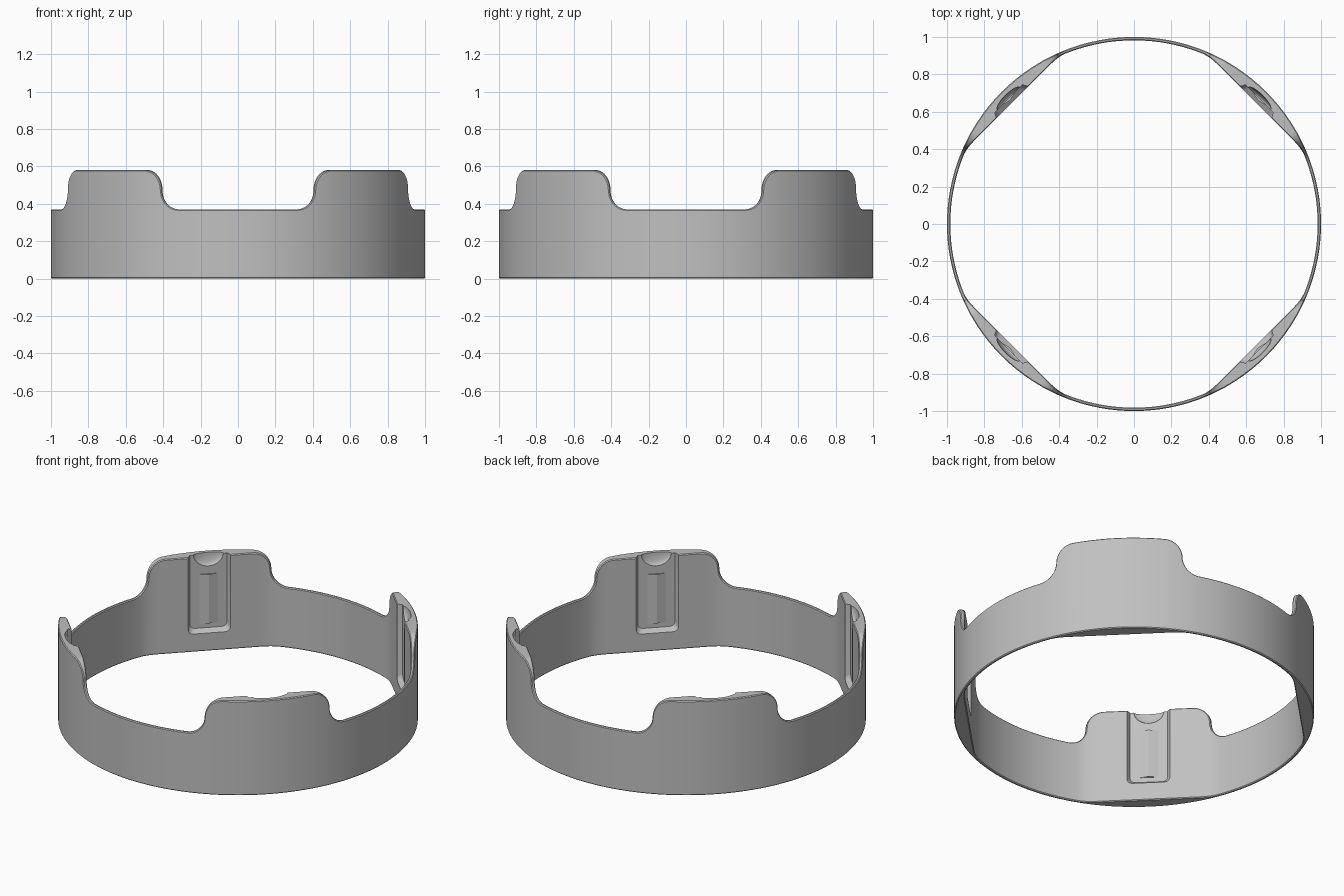
import bpy, bmesh
from math import sin, cos, pi, radians
from mathutils import Matrix, Vector

cube = bpy.data.objects.get("Cube")
if cube:
    bpy.data.objects.remove(cube, do_unlink=True)

LOW, HIGH = 0.37, 0.58        # rim heights
FLAT, INNER = 0.919, 0.982    # distance of inner flats, inner radius
B = 0.005                     # edge chamfer
FLOOR = 0.948                 # pocket floor distance

grey = bpy.data.materials.new("plain_grey")
grey.use_nodes = True
colour = (0.53, 0.53, 0.53, 1)
grey.diffuse_color = colour
grey.node_tree.nodes["Principled BSDF"].inputs["Base Color"].default_value = colour


def make(name, bm, matrix=Matrix()):
    bmesh.ops.transform(bm, matrix=matrix, verts=bm.verts)
    bmesh.ops.recalc_face_normals(bm, faces=bm.faces)
    mesh = bpy.data.meshes.new(name)
    bm.to_mesh(mesh)
    bm.free()
    mesh.materials.append(grey)
    obj = bpy.data.objects.new(name, mesh)
    bpy.context.collection.objects.link(obj)
    return obj


def loft(rings, closed=False):
    """Bridge equal rings of points, capping the ends unless closed."""
    bm = bmesh.new()
    rows = [[bm.verts.new(p) for p in ring] for ring in rings]
    n = len(rows[0])
    for i in range(len(rows) if closed else len(rows) - 1):
        a, b = rows[i], rows[(i + 1) % len(rows)]
        for j in range(n):
            k = (j + 1) % n
            bm.faces.new((a[j], a[k], b[k], b[j]))
    if not closed:
        bm.faces.new(rows[0])
        bm.faces.new(rows[-1])
    return bm


def inner_radius(a):
    """Round inside wall blended into a flat at the middle of each quarter."""
    flat = FLAT / cos(a)
    k = 0.02
    h = max(k - abs(flat - INNER), 0) / k
    return min(flat, INNER) - h * h * k / 4


# Rim outline of half a quarter: flat tab, S-shaped shoulder, low rim
half = [(radians(a), HIGH) for a in (0, 3, 6, 9, 12)]
w, h = 0.1, (HIGH - LOW) / 2
start = radians(15)
arc = [i * pi / 20 for i in range(11)]
half += [(start + w * sin(t), HIGH - h + h * cos(t)) for t in arc]
half += [(start + 2 * w - w * cos(t), LOW + h - h * sin(t)) for t in arc[1:]]
end = half[-1][0]
half += [(end + (pi / 4 - end) * i / 7, LOW) for i in range(1, 8)]
quarter = [(-a, z) for a, z in half[:0:-1]] + half[:-1]


# Ring body swept column by column with chamfered edges
rings = []
for q in range(4):
    turn = pi / 4 + q * pi / 2
    n = len(quarter)
    for i, (a, z) in enumerate(quarter):
        before = quarter[i - 1] if i else (a - 0.1, z)
        after = quarter[i + 1] if i < n - 1 else (a + 0.1, z)
        d = Vector((after[0] - before[0], after[1] - before[1])).normalized()
        a2, z2 = a + d.y * B, z - d.x * B
        r, r2 = inner_radius(a), inner_radius(a2)
        section = [(1 - B, a, 0), (1, a, B), (1, a2, z2), (1 - B, a, z),
                   (r + B, a, z), (r2, a2, z2), (r, a, B), (r + B, a, 0)]
        rings.append([(p * cos(t + turn), p * sin(t + turn), v) for p, t, v in section])
ring = make("ring_body", loft(rings, closed=True))


def pocket_outline(x, hw, bottom, r=0.03):
    """Upright slot outline with rounded lower corners, open above the tab."""
    pts = [(x, hw, 0.8), (x, -hw, 0.8)]
    for side, ts in ((-1, range(6)), (1, range(5, -1, -1))):
        for i in ts:
            t = i * pi / 10
            pts.append((x, side * (hw - r + r * cos(t)), bottom + r - r * sin(t)))
    return pts


def cut(cutter):
    mod = ring.modifiers.new("cut", 'BOOLEAN')
    mod.operation = 'DIFFERENCE'
    mod.solver = 'EXACT'
    mod.object = cutter
    cutter.hide_render = True
    bpy.context.view_layer.objects.active = ring
    bpy.ops.object.modifier_apply(modifier=mod.name)
    bpy.data.objects.remove(cutter, do_unlink=True)


parts = [ring]
for q, place in enumerate(("back_left", "back_right", "front_right", "front_left")):
    spin = Matrix.Rotation(pi / 4 + q * pi / 2, 4, 'Z')

    # Tapered pocket in the flat
    cut(make("pocket_cutter", loft([pocket_outline(0.89, 0.135, 0.09),
                                    pocket_outline(FLOOR, 0.105, 0.13)]), spin))

    # Half-moon scoop at the top of the pocket
    bm = bmesh.new()
    bmesh.ops.create_uvsphere(bm, u_segments=32, v_segments=16, radius=1)
    bmesh.ops.transform(bm, verts=bm.verts, matrix=Matrix.Translation((FLOOR, 0, HIGH + 0.003))
                        @ Matrix.Diagonal((0.025, 0.085, 0.075, 1)))
    cut(make("scoop_cutter", bm, spin))

    # Shallow upright ridge on the pocket floor
    ridge = [[(FLOOR + 0.005, -0.073, z), (FLOOR - 0.012, 0, z), (FLOOR + 0.005, 0.073, z)]
             for z in (0.16, 0.46)]
    parts.append(make("pocket_ridge_" + place, loft(ridge), spin))

# Smooth curved walls, crisp edges
for obj in bpy.context.view_layer.objects:
    obj.select_set(obj in parts)
bpy.context.view_layer.objects.active = ring
bpy.ops.object.shade_smooth_by_angle(angle=radians(25))
